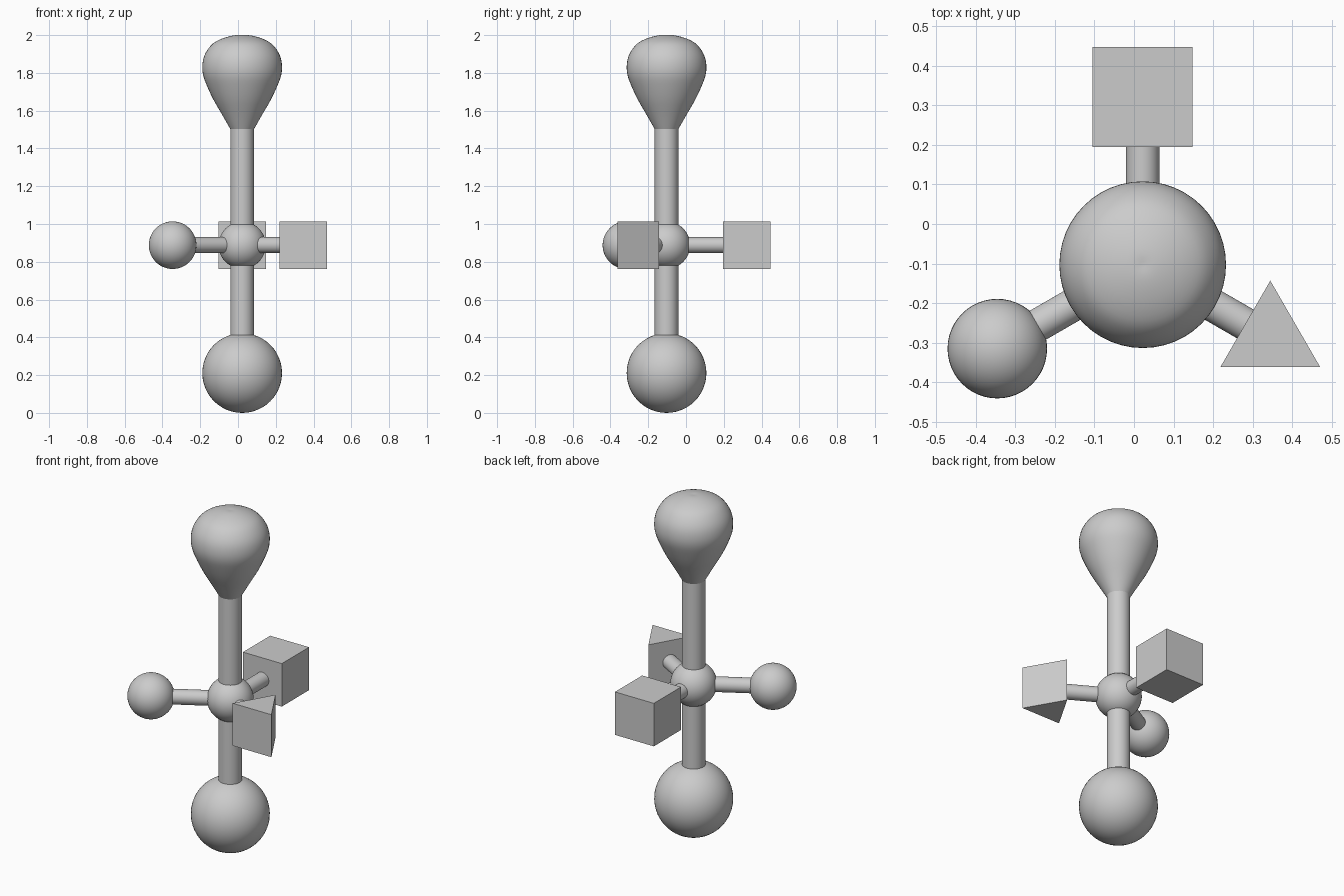
import bpy, math
from mathutils import Vector

if "Cube" in bpy.data.objects:
    bpy.data.objects.remove(bpy.data.objects["Cube"])

CX, CY, HUB_Z = 0.022, -0.103, 0.888
HUB = Vector((CX, CY, HUB_Z))


def finish(name, smooth=True):
    ob = bpy.context.object
    ob.name = name
    if smooth:
        bpy.ops.object.shade_smooth_by_angle(angle=math.radians(35))
    return ob


def ball(name, loc, r):
    bpy.ops.mesh.primitive_uv_sphere_add(segments=48, ring_count=24, radius=r, location=loc)
    return finish(name)


def rod(name, a, b, r):
    a, b = Vector(a), Vector(b)
    bpy.ops.mesh.primitive_cylinder_add(vertices=40, radius=r, depth=(b - a).length, location=(a + b) / 2)
    ob = finish(name)
    ob.rotation_euler = (b - a).to_track_quat('Z', 'Y').to_euler()
    return ob


def around(angle, dist):
    t = math.radians(angle)
    return HUB + Vector((math.cos(t), math.sin(t), 0)) * dist


# Central column with base ball and hub
ball("base_ball", (CX, CY, 0.211), 0.211)
rod("main_shaft", (CX, CY, 0.38), (CX, CY, 1.515), 0.0625)
ball("hub", HUB, 0.125)

# Pear-shaped top knob: smooth curve through (radius, z) points, lathed
pts = [(0.0, 1.502), (0.0625, 1.502), (0.108, 1.582), (0.153, 1.66), (0.19, 1.74),
       (0.207, 1.79), (0.211, 1.835), (0.204, 1.88), (0.185, 1.92), (0.155, 1.955),
       (0.115, 1.978), (0.07, 1.993), (0.03, 2.0), (0.0, 1.999)]
profile = [pts[0]]
for i in range(1, len(pts) - 1):
    p0 = pts[i - 1] if i > 1 else pts[i]
    p1, p2, p3 = pts[i], pts[i + 1], pts[min(i + 2, len(pts) - 1)]
    for k in range(3):
        t = k / 3
        profile.append(tuple(0.5 * (2 * b + (c - a) * t + (2 * a - 5 * b + 4 * c - d) * t * t
                                    + (3 * b - a - 3 * c + d) * t ** 3)
                             for a, b, c, d in zip(p0, p1, p2, p3)))
profile.append(pts[-1])
N = 48
verts = [(0, 0, profile[0][1])]
for r, z in profile[1:-1]:
    verts += [(r * math.cos(2 * math.pi * j / N), r * math.sin(2 * math.pi * j / N), z) for j in range(N)]
verts.append((0, 0, profile[-1][1]))
rings, last = len(profile) - 2, len(verts) - 1
faces = []
for j in range(N):
    n = (j + 1) % N
    faces.append((0, 1 + n, 1 + j))
    for i in range(rings - 1):
        a, b = 1 + i * N, 1 + (i + 1) * N
        faces.append((a + j, a + n, b + n, b + j))
    top = 1 + (rings - 1) * N
    faces.append((top + j, top + n, last))
me = bpy.data.meshes.new("top_knob")
me.from_pydata(verts, [], faces)
knob = bpy.data.objects.new("top_knob", me)
bpy.context.collection.objects.link(knob)
knob.location = (CX, CY, 0)
bpy.ops.object.select_all(action='DESELECT')
knob.select_set(True)
bpy.context.view_layer.objects.active = knob
finish("top_knob")

# Three arms, 120 degrees apart
for name, angle, end in (("cube_arm", 90, 0.31), ("ball_arm", 210, 0.32), ("prism_arm", 330, 0.32)):
    rod(name, around(angle, 0.1), around(angle, end), 0.042)

# Shapes at the arm ends
ball("arm_ball", around(210, 0.425), 0.126)
bpy.ops.mesh.primitive_cube_add(size=0.253, location=around(90, 0.425))
finish("arm_cube", False)
bpy.ops.mesh.primitive_cylinder_add(vertices=3, radius=0.253 / math.sqrt(3), depth=0.25,
                                    location=around(330, 0.373))
finish("arm_prism", False)
